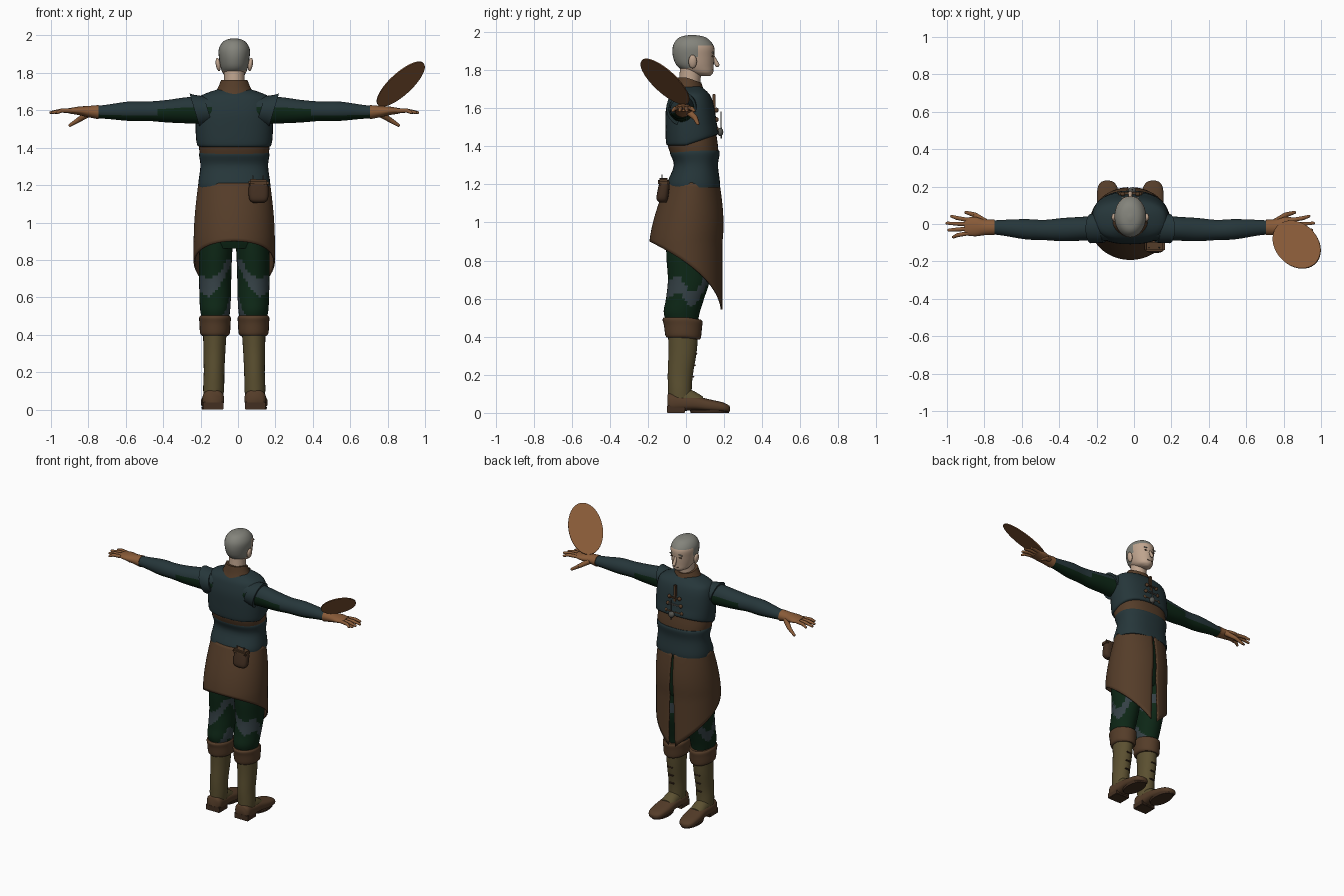
import bpy, bmesh, math
from mathutils import Vector, Matrix

if "Cube" in bpy.data.objects:
    bpy.data.objects.remove(bpy.data.objects["Cube"])

MIDDLE = Vector((-.02, 0, 0))


def material(name, *rgb):
    m = bpy.data.materials.new(name)
    m.use_nodes = True
    m.diffuse_color = (*rgb, 1)
    m.node_tree.nodes["Principled BSDF"].inputs["Base Color"].default_value = (*rgb, 1)
    return m


teal = material("dark teal cloth", .019, .037, .042)
leather = material("brown leather", .09, .046, .022)
glove = material("tan leather", .25, .105, .04)
green = material("dark green cloth", .004, .02, .008)
olive = material("olive boot leather", .105, .08, .03)
hair = material("grey hair", .23, .23, .2)
skin = material("skin", .52, .37, .27)
dark = material("dark leather", .055, .028, .015)
slate = material("slate cloth", .035, .052, .06)
metal = material("dull metal", .1, .1, .09)


def finish(name, bm, mats, rule=None, offset=MIDDLE):
    """Turn a bmesh into a smooth-shaded object, colouring faces by rule."""
    bmesh.ops.recalc_face_normals(bm, faces=bm.faces)
    for f in bm.faces:
        f.smooth = True
        if rule:
            f.material_index = int(rule(f.calc_center_median(), f.normal))
    bmesh.ops.translate(bm, verts=bm.verts, vec=offset)
    mesh = bpy.data.meshes.new(name)
    bm.to_mesh(mesh)
    bm.free()
    mesh.set_sharp_from_angle(angle=math.radians(45))
    for m in mats:
        mesh.materials.append(m)
    obj = bpy.data.objects.new(name, mesh)
    bpy.context.collection.objects.link(obj)
    return obj


def spline(rows, steps):
    """Smoothly interpolate between cross-sections."""
    out = []
    for i in range(len(rows) - 1):
        near = [Vector(rows[max(0, min(len(rows) - 1, i + k))]) for k in (-1, 0, 1, 2)]
        a, b, c, d = near
        for j in range(steps):
            t = j / steps
            out.append(b + (c - a) * t / 2 + (a - b * 2.5 + c * 2 - d / 2) * t * t
                       + ((b - c) * 1.5 + (d - a) / 2) * t ** 3)
    return out + [Vector(rows[-1])]


def loft(name, rows, *mats, axis="z", side=1, steps=4, seg=28, power=1, rule=None, warp=None):
    """Rows are (position on axis, centre a, centre b, radius a, radius b)."""
    order = {"z": (1, 2, 0), "x": (0, 1, 2), "y": (1, 0, 2)}[axis]
    bm = bmesh.new()
    rings = []
    for t, ca, cb, ra, rb in spline(rows, steps):
        ring = []
        for k in range(seg):
            w = math.tau * k / seg
            c, s = math.cos(w), math.sin(w)
            p = (t, ca + ra * math.copysign(abs(c) ** power, c),
                 cb + rb * math.copysign(abs(s) ** power, s))
            v = Vector([p[i] for i in order])
            if warp:
                v = warp(v)
            v.x *= side
            ring.append(bm.verts.new(v))
        rings.append(ring)
    for lo, hi in zip(rings, rings[1:]):
        for k in range(seg):
            n = (k + 1) % seg
            bm.faces.new((lo[k], lo[n], hi[n], hi[k]))
    bm.faces.new(rings[0])
    bm.faces.new(rings[-1])
    return finish(name, bm, mats, rule)


def ball(name, mat, centre, size, turn=0):
    bm = bmesh.new()
    bmesh.ops.create_uvsphere(bm, u_segments=16, v_segments=10, radius=1)
    bm.transform(Matrix.Translation(centre) @ Matrix.Rotation(turn, 4, "Y")
                 @ Matrix.Diagonal((*size, 1)))
    return finish(name, bm, [mat])


def box(name, mat, centre, size, turn=0, bevel=.003):
    bm = bmesh.new()
    bmesh.ops.create_cube(bm, size=1)
    bm.transform(Matrix.Translation(centre) @ Matrix.Rotation(turn, 4, "Y")
                 @ Matrix.Diagonal((*size, 1)))
    bmesh.ops.bevel(bm, geom=bm.edges[:], offset=bevel, segments=2, affect="EDGES")
    return finish(name, bm, [mat])


def rod(name, mat, start, end, r0, r1):
    a, b = Vector(start), Vector(end)
    bm = bmesh.new()
    bmesh.ops.create_cone(bm, cap_ends=True, segments=10, radius1=r0, radius2=r1, depth=(b - a).length)
    bmesh.ops.create_uvsphere(bm, u_segments=10, v_segments=6, radius=r1,
                              matrix=Matrix.Translation((0, 0, (b - a).length / 2)))
    bm.transform(Matrix.Translation((a + b) / 2) @ (b - a).to_track_quat("Z", "Y").to_matrix().to_4x4())
    return finish(name, bm, [mat])


# Head, with cropped hair above a hairline
def hairline(c, n):
    if c.y < .03:
        return c.z > 1.81
    return c.z > (1.865 if c.y < .07 else 1.925)


loft("head", [(1.768, 0, .1, .02, .025), (1.785, 0, .078, .052, .064), (1.82, 0, .05, .07, .095),
              (1.87, 0, .04, .08, .108), (1.92, 0, .039, .084, .109), (1.955, 0, .036, .07, .09),
              (1.976, 0, .034, .045, .06), (1.985, 0, .033, .008, .01)],
     skin, hair, steps=5, rule=hairline)
loft("neck", [(1.68, 0, .015, .062, .06), (1.75, 0, .02, .055, .056), (1.83, 0, .03, .055, .06)], skin)
rod("nose", skin, (0, .138, 1.88), (0, .164, 1.828), .008, .012)
box("mouth", dark, (0, .14, 1.802), (.04, .009, .005), bevel=.001)
for s in (1, -1):
    ball("ear", skin, (s * .086, .035, 1.845), (.013, .022, .036), s * .15)
    box("eye", dark, (s * .031, .139, 1.873), (.022, .009, .008), bevel=.002)
    box("eyebrow", hair, (s * .034, .141, 1.893), (.032, .009, .007), s * .15, bevel=.002)

# Collar and upper garment
loft("collar", [(1.68, 0, .02, .115, .095), (1.715, 0, .018, .092, .08), (1.762, 0, .015, .072, .066)],
     leather, warp=lambda v: Vector((v.x, v.y, v.z - max(0, v.y) * .35)))


def raise_front(v):
    v.z += max(0, v.y) * 3 * max(0, 1.52 - v.z)
    return v


loft("vest", [(1.405, 0, .033, .19, .13), (1.42, 0, .033, .202, .138), (1.5, 0, .028, .207, .136),
              (1.58, 0, .023, .207, .13), (1.64, 0, .022, .2, .117), (1.68, 0, .02, .175, .098),
              (1.715, 0, .018, .08, .06)],
     teal, power=.82, seg=36, warp=raise_front)
loft("chest_band", [(1.36, 0, .045, .183, .126), (1.41, 0, .035, .189, .132), (1.47, 0, .03, .185, .128)],
     leather, power=.85, seg=36)
loft("waist_wrap", [(1.185, 0, .04, .192, .138), (1.215, 0, .041, .192, .137), (1.3, 0, .052, .181, .116),
                    (1.36, 0, .047, .188, .13), (1.378, 0, .047, .184, .126)],
     teal, power=.85, seg=36)
loft("hips", [(.86, 0, .01, .17, .11), (.95, 0, .01, .18, .13), (1.19, 0, .03, .175, .12)], green)

# Chest lacing
box("chest_strap", leather, (0, .148, 1.575), (.022, .016, .2))
for i in range(3):
    z = 1.49 + .05 * i
    box("lacing_bar", metal if i == 1 else leather, (0, .164, z), (.12 - i * .02, .012, .011))
    for s in (1, -1):
        ball("lacing_stud", leather, (s * (.06 - i * .01), .16, z), (.013, .012, .013))
rod("brooch_pin", metal, (.01, .185, 1.44), (.01, .183, 1.58), .004, .003)
ball("brooch", metal, (.01, .18, 1.475), (.022, .016, .022))

# Arms and gloved hands
for s in (1, -1):
    loft("shoulder_cap", [(.14, -.015, 1.6, .085, .075), (.19, -.022, 1.6, .08, .083),
                          (.212, -.025, 1.6, .078, .09)], teal, axis="x", side=s,
         warp=lambda v: v + Vector(((v.z - 1.6) * .3, 0, 0)))
    loft("sleeve", [(.12, -.02, 1.6, .07, .075), (.25, -.025, 1.6, .064, .07), (.36, -.03, 1.595, .062, .06),
                    (.46, -.032, 1.595, .054, .052), (.56, -.028, 1.595, .054, .052),
                    (.68, -.02, 1.592, .042, .038), (.76, -.018, 1.59, .035, .031)],
         teal, green, axis="x", side=s,
         rule=lambda c, n: n.z < (.15 if abs(c.x) < .42 else -.5))
    loft("glove_palm", [(.725, -.018, 1.59, .042, .038), (.78, -.018, 1.593, .042, .03),
                        (.83, -.014, 1.597, .052, .023), (.885, -.014, 1.597, .046, .014)],
         glove, axis="x", side=s)
    for i, reach in enumerate((.945, .97, .98, .955)):
        y = -.05 + i * .024
        spread = (i - 1.5) * .013
        knuckle = (s * .925, y + spread / 2, 1.598)
        rod("finger_base", glove, (s * .87, y, 1.598), knuckle, .012, .011)
        rod("finger_tip", glove, knuckle, (s * reach, y + spread, 1.588), .011, .008)
    joint = (s * .83, .048, 1.55)
    rod("thumb_base", glove, (s * .775, .01, 1.585), joint, .019, .014)
    rod("thumb_tip", glove, joint, (s * .878, .062, 1.52), .014, .009)

# Split apron with a long pointed front hem
bm = bmesh.new()
COLS, ROWS = 72, 18
grid = []
for r in range(ROWS + 1):
    k = r / ROWS
    line = []
    for c in range(COLS + 1):
        gap = .03 + .09 * k
        a = gap + (math.tau - 2 * gap) * c / COLS
        hem = .52 + .38 * math.sin(a / 2)
        z = 1.21 + (hem - 1.21) * k
        drop = min(1, (1.21 - z) / .31)
        flare = math.sin(drop * math.pi / 2)
        line.append(bm.verts.new((math.sin(a) * (.188 + .025 * flare),
                                  .037 - .037 * drop + math.cos(a) * (.135 + .053 * flare), z)))
    grid.append(line)
for lo, hi in zip(grid, grid[1:]):
    for c in range(COLS):
        bm.faces.new((lo[c], lo[c + 1], hi[c + 1], hi[c]))
apron = finish("split_apron", bm, [leather])
thick = apron.modifiers.new("thickness", "SOLIDIFY")
thick.thickness = .008
thick.offset = 0


# Legs, boots and shoes
def patches(c, n):
    band = math.sin(c.z * 26 + abs(c.x) * 22 + math.sin(c.y * 40))
    return .5 < c.z < .8 and band > .5


for s in (1, -1):
    loft("trouser_leg", [(.47, .1, -.02, .07, .08), (.53, .102, -.022, .08, .095), (.6, .102, -.005, .084, .1),
                         (.7, .102, .015, .086, .11), (.82, .1, .012, .088, .115), (.95, .092, .01, .088, .115)],
         green, slate, side=s, steps=7, seg=36, rule=patches)
    loft("boot_shaft", [(.05, .112, -.03, .052, .062), (.12, .11, -.032, .056, .062), (.2, .108, -.03, .055, .066),
                        (.32, .106, -.018, .059, .074), (.44, .103, -.015, .064, .08)], olive, side=s)
    loft("boot_cuff", [(.395, .103, -.015, .07, .086), (.41, .103, -.015, .08, .094),
                       (.46, .103, -.016, .083, .1), (.49, .103, -.018, .085, .105),
                       (.502, .103, -.018, .078, .097)], leather, side=s,
         warp=lambda v: v + Vector((0, 0, -.15 * max(0, v.y))))
    for i in range(3):
        box("boot_lace", dark, (s * .108, .037 + i * .008, .19 + i * .06), (.04, .014, .009))
    loft("instep", [(-.03, .112, .07, .052, .06), (.03, .113, .07, .05, .05), (.09, .115, .05, .05, .035)],
         olive, axis="y", side=s)
    loft("shoe", [(-.098, .112, .055, .04, .04), (-.08, .112, .055, .056, .05), (-.02, .113, .052, .058, .042),
                  (.05, .115, .05, .058, .038), (.12, .118, .039, .061, .033), (.19, .121, .03, .054, .026),
                  (.222, .122, .024, .036, .018), (.232, .122, .022, .012, .009)],
         leather, axis="y", side=s, power=.75)
    box("shoe_heel", dark, (s * .112, -.052, .02), (.108, .094, .04))
    loft("shoe_sole", [(0, .118, .125, .054, .1), (.014, .118, .125, .058, .106)], dark, side=s, steps=1)

# Belt pouch at the back
loft("pouch", [(1.105, .13, -.122, .03, .018), (1.125, .13, -.125, .05, .03), (1.18, .13, -.117, .053, .03),
               (1.215, .13, -.112, .048, .026)], dark, power=.7)
box("pouch_flap", leather, (.13, -.118, 1.213), (.11, .06, .035), .05, .01)
for x in (.1, .155):
    rod("pouch_loop", metal, (x, -.13, 1.2), (x, -.125, 1.25), .003, .003)

# Tilted oval plate above the left hand
tilt = math.radians(40)
u = Vector((math.cos(tilt) * math.sqrt(.5), -math.cos(tilt) * math.sqrt(.5), math.sin(tilt)))
v = Vector((1, 1, 0)).normalized()
w = u.cross(v)
bm = bmesh.new()
bmesh.ops.create_cone(bm, cap_ends=True, segments=48, radius1=1, radius2=1, depth=1)
bm.transform(Matrix.Translation((.87, -.11, 1.74))
             @ Matrix((u * .185, v * .112, w * .006)).transposed().to_4x4())
finish("oval_plate", bm, [glove], offset=Vector())
